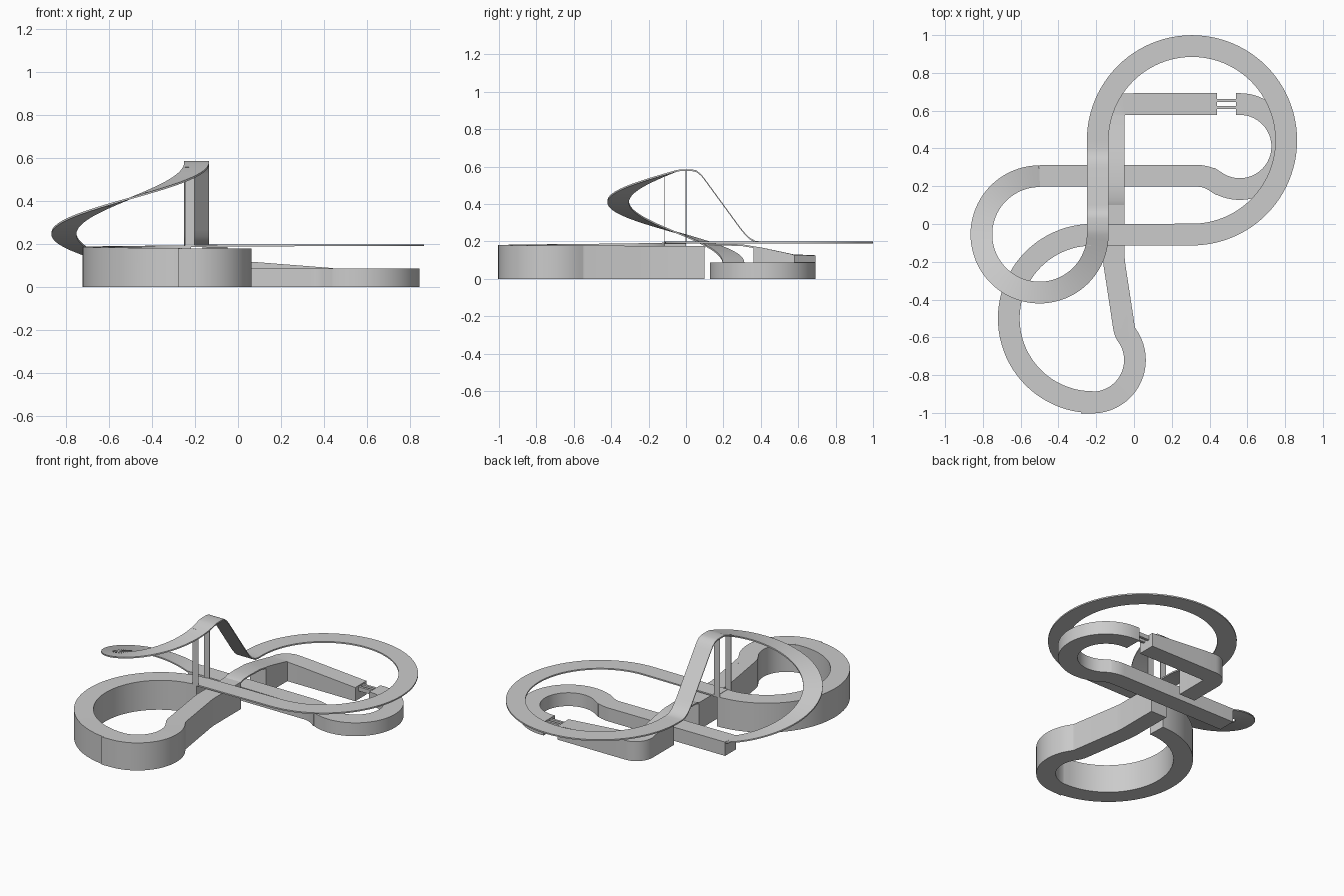
import bpy, bmesh, math
from mathutils import Vector

if "Cube" in bpy.data.objects:
    bpy.data.objects.remove(bpy.data.objects["Cube"])

W = 0.115   # road width
T = 0.009   # thin deck thickness


def arc(cx, cy, r, a0, a1, z0, z1, n):
    """Points along an arc, with the height changing evenly."""
    pts = []
    for i in range(n + 1):
        t = i / n
        a = math.radians(a0 + (a1 - a0) * t)
        pts.append((cx + r * math.cos(a), cy + r * math.sin(a), z0 + (z1 - z0) * t))
    return pts


def road(name, path, solid):
    """Sweep a flat road along a path: solid to the ground or a thin deck."""
    pts = []
    for p in path:
        v = Vector(p)
        if not pts or (v - pts[-1]).length > 1e-4:
            pts.append(v)
    bm = bmesh.new()
    rings = []
    for i, p in enumerate(pts):
        dirs = []
        for a, b in ((i - 1, i), (i, i + 1)):
            if a >= 0 and b < len(pts):
                d = pts[b] - pts[a]
                dirs.append(Vector((d.x, d.y, 0)).normalized())
        d = (dirs[0] + dirs[-1]).normalized()
        side = Vector((-d.y, d.x, 0)) * (W / 2 / max(d.dot(dirs[0]), 0.5))
        low = 0.0 if solid else p.z - T
        l, r = p + side, p - side
        rings.append([bm.verts.new(c) for c in
                      (l, r, (r.x, r.y, low), (l.x, l.y, low))])
    for a, b in zip(rings, rings[1:]):
        for k in range(4):
            m = (k + 1) % 4
            bm.faces.new((a[k], a[m], b[m], b[k]))
    bm.faces.new(rings[0])
    bm.faces.new(rings[-1])
    bmesh.ops.recalc_face_normals(bm, faces=bm.faces[:])
    me = bpy.data.meshes.new(name)
    bm.to_mesh(me)
    bm.free()
    ob = bpy.data.objects.new(name, me)
    bpy.context.collection.objects.link(ob)
    bpy.ops.object.select_all(action='DESELECT')
    bpy.context.view_layer.objects.active = ob
    ob.select_set(True)
    bpy.ops.object.shade_smooth_by_angle(angle=math.radians(30))
    return ob


def box(name, x0, x1, y0, y1, z0, z1):
    bpy.ops.mesh.primitive_cube_add(size=1, location=((x0 + x1) / 2, (y0 + y1) / 2, (z0 + z1) / 2))
    ob = bpy.context.object
    ob.name = name
    ob.scale = (x1 - x0, y1 - y0, z1 - z0)


# Low hairpin and straight on a solid base
low_path = [(0.54, 0.635, 0.087)]
low_path += arc(0.56, 0.41, 0.225, 90, -125, 0.087, 0.087, 40)
low_path += arc(0.335, 0.089, 0.166, 55, 90, 0.087, 0.087, 8)
low_path += [(-0.5, 0.255, 0.09)]
road("low_hairpin_road", low_path, True)

# Climbing spiral, crest, steep drop, then the wide level loop
deck = arc(-0.5, -0.055, 0.308, 90, 360, 0.09, 0.58, 60)
deck += [(-0.192, y, z) for y, z in (
    (-0.03, 0.585), (0.03, 0.585), (0.055, 0.58), (0.08, 0.56), (0.10, 0.535),
    (0.29, 0.275), (0.315, 0.245), (0.34, 0.22), (0.37, 0.203), (0.40, 0.199))]
deck += arc(0.307, 0.443, 0.499, 180, -90, 0.199, 0.199, 72)
deck += [(-0.22, -0.057, 0.196)]
road("raised_deck_road", deck, False)

# Lower loop on a tall solid base, leading to the bridge
loop = arc(-0.22, -0.5, 0.443, 90, 270, 0.194, 0.18, 44)
loop += arc(-0.22, -0.72, 0.225, -90, 35, 0.18, 0.178, 28)
loop += arc(0.046, -0.534, 0.10, 215, 188, 0.178, 0.178, 8)
loop += [(-0.103, -0.22, 0.176), (-0.107, -0.18, 0.176), (-0.107, 0.10, 0.176)]
road("tall_loop_road", loop, True)

# Thin bridge over the low straight
road("bridge_deck", [(-0.107, y, z) for y, z in (
    (0.10, 0.176), (0.125, 0.185), (0.20, 0.187), (0.30, 0.184), (0.36, 0.174))], False)

# Ramp down from the bridge, tight corner, slope to the gap
ramp = [(-0.107, 0.36, 0.174), (-0.107, 0.40, 0.168)]
ramp += arc(-0.048, 0.576, 0.0585, 180, 90, 0.13, 0.125, 10)
ramp += [(0.06, 0.635, 0.118), (0.42, 0.635, 0.09), (0.44, 0.635, 0.089)]
road("ramp_road", ramp, True)

# Rails across the gap
for i, y in enumerate((0.617, 0.655)):
    box(f"gap_rail_{i + 1}", 0.43, 0.55, y - 0.008, y + 0.008, 0.055, 0.082)

# Thin posts holding up the crest
for i, y in enumerate((-0.116, 0.0)):
    box(f"crest_post_{i + 1}", -0.245, -0.203, y - 0.0015, y + 0.0015, 0.19, 0.577 - 0.02 * (1 - i))
